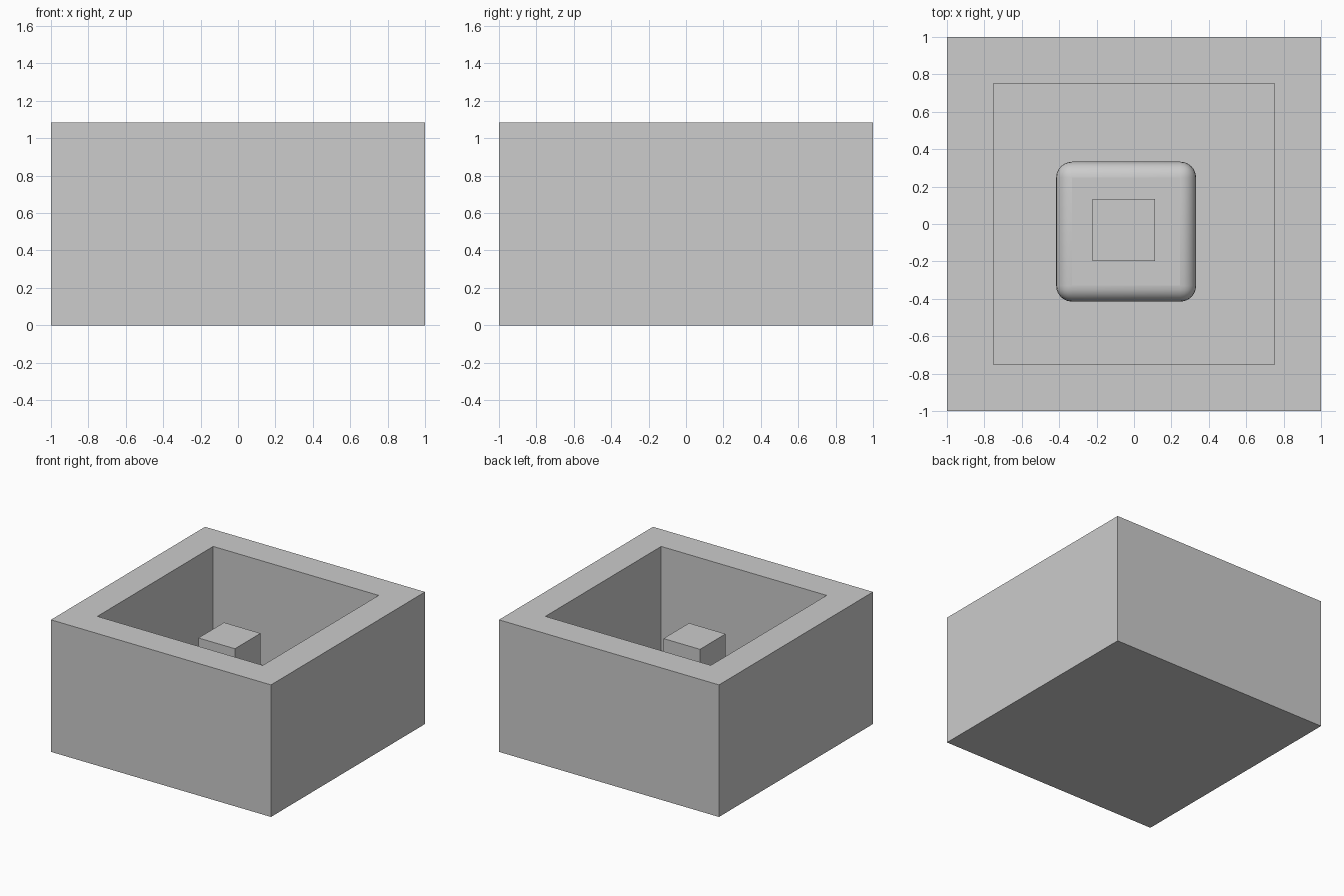
import bpy
import bmesh
import math
from mathutils import Matrix, Vector

if "Cube" in bpy.data.objects:
    bpy.data.objects.remove(bpy.data.objects["Cube"], do_unlink=True)

HEIGHT = 1.085
FLOOR = 0.23
STEP = 0.505
GREY = (0.604, 0.604, 0.604, 1)

grey = bpy.data.materials.new("mid_grey")
grey.use_nodes = True
grey.diffuse_color = GREY
grey.node_tree.nodes["Principled BSDF"].inputs["Base Color"].default_value = GREY


def finish(name, bm):
    mesh = bpy.data.meshes.new(name)
    bm.to_mesh(mesh)
    bm.free()
    mesh.materials.append(grey)
    obj = bpy.data.objects.new(name, mesh)
    bpy.context.collection.objects.link(obj)
    return obj


def box(center, width, z_low, z_high):
    bm = bmesh.new()
    place = Matrix.Translation((center[0], center[1], (z_low + z_high) / 2))
    scale = Matrix.Diagonal((width, width, z_high - z_low, 1))
    bmesh.ops.create_cube(bm, size=1, matrix=place @ scale)
    return bm


# Open box: inset the top face, then push it down to the floor
bm = box((0, 0), 2, 0, HEIGHT)
top = max(bm.faces, key=lambda f: f.calc_center_median().z)
bmesh.ops.inset_region(bm, faces=[top], thickness=0.248, use_even_offset=True)
well = bmesh.ops.extrude_discrete_faces(bm, faces=[top])["faces"][0]
bmesh.ops.translate(bm, verts=well.verts, vec=Vector((0, 0, FLOOR - HEIGHT)))
finish("open_box", bm)

# Rounded pedestal resting on the floor
pedestal = finish("rounded_pedestal", box((-0.042, -0.041), 0.748, FLOOR, STEP))
bevel = pedestal.modifiers.new("rounding", "BEVEL")
bevel.width = 0.085
bevel.segments = 6
bpy.context.view_layer.objects.active = pedestal
pedestal.select_set(True)
bpy.ops.object.shade_smooth_by_angle(angle=math.radians(40))

# Small block on the pedestal
finish("small_block", box((-0.055, -0.032), 0.332, STEP - 0.005, 0.838))
